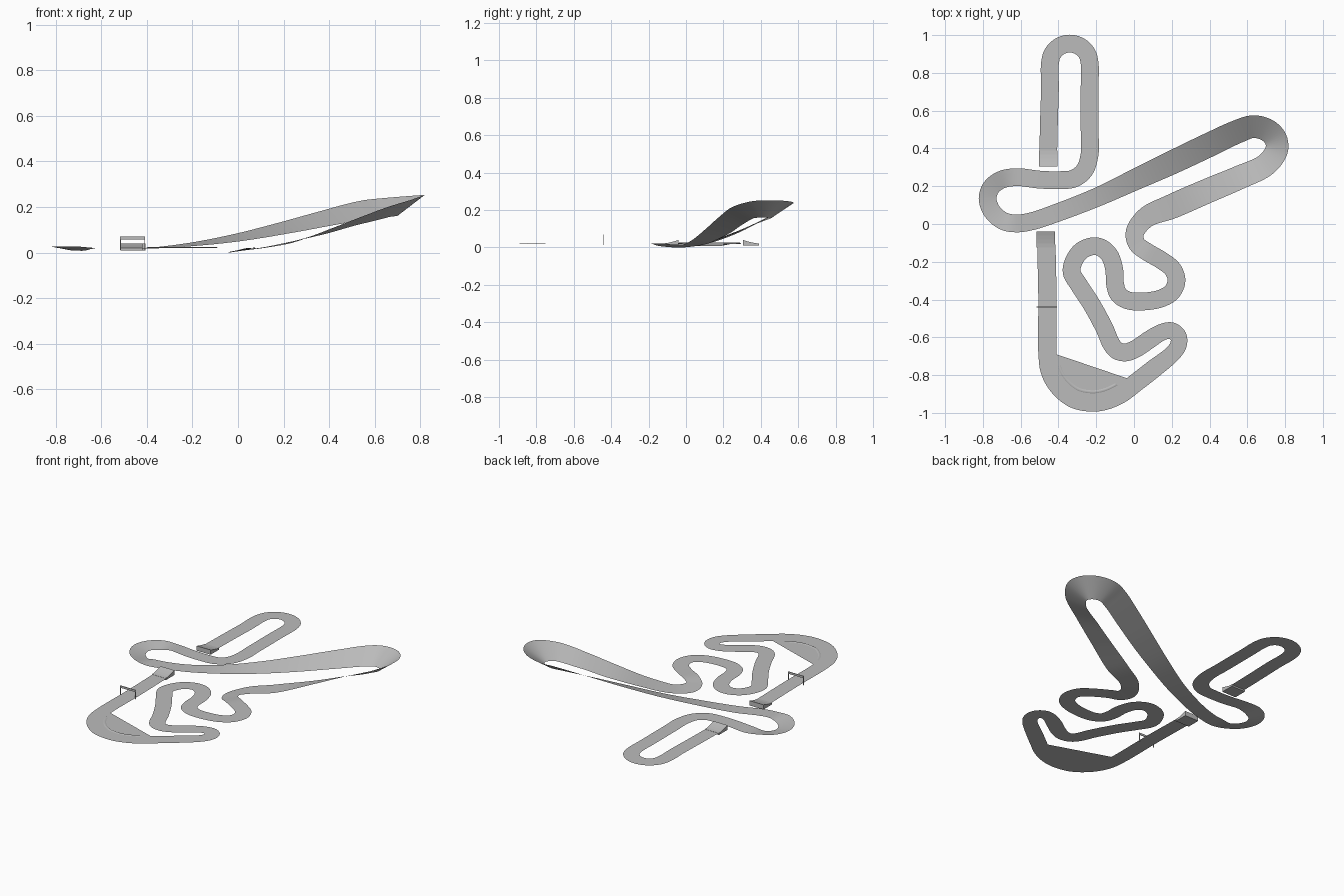
import bpy, math
from mathutils import Vector

grey = bpy.data.materials.new("track_grey")
grey.diffuse_color = (0.5, 0.5, 0.5, 1)


def make(name, verts, faces, smooth=True):
    me = bpy.data.meshes.new(name)
    me.from_pydata([tuple(v) for v in verts], [], faces)
    me.materials.append(grey)
    for p in me.polygons:
        p.use_smooth = smooth
    ob = bpy.data.objects.new(name, me)
    bpy.context.collection.objects.link(ob)
    return ob


def flat(pts, w=0.094, z=0.02):
    """Level path points become (x, y, width, left height, right height)."""
    return [(x, y, w, z, z) for x, y in pts]


def spline(rows, step=0.012):
    """Centripetal spline through the rows."""
    p = [Vector(r) for r in rows]
    p = [p[0] * 2 - p[1]] + p + [p[-1] * 2 - p[-2]]
    out = []
    for i in range(1, len(p) - 2):
        q = p[i - 1:i + 3]
        t = [0.0]
        for a, b in zip(q, q[1:]):
            t.append(t[-1] + math.hypot(b[0] - a[0], b[1] - a[1]) ** 0.5)
        n = max(2, math.ceil((t[2] - t[1]) ** 2 / step))
        for k in range(n):
            u = t[1] + (t[2] - t[1]) * k / n
            lev = q
            for d in (1, 2, 3):
                new = []
                for j in range(len(lev) - 1):
                    # the last level blends only over the middle span
                    a, b = (t[1], t[2]) if d == 3 else (t[j], t[j + d])
                    f = (u - a) / (b - a)
                    new.append(lev[j] * (1 - f) + lev[j + 1] * f)
                lev = new
            out.append(lev[0])
    out.append(p[-2])
    return out


# Track centreline, section by section
north_loop = flat([(-0.455, 0.33), (-0.45, 0.55), (-0.445, 0.72)]
                  + [(-0.34 + 0.105 * math.cos(a), 0.85 + 0.105 * math.sin(a))
                     for a in [math.pi * (1 - i / 6) for i in range(7)]]
                  + [(-0.235, 0.72), (-0.235, 0.5), (-0.235, 0.37), (-0.262, 0.285),
                     (-0.32, 0.24), (-0.40, 0.232), (-0.5, 0.235), (-0.62, 0.248)])
west_loop = [(x, y, 0.094, 0.009, 0.027) for x, y in
             [(-0.70, 0.235), (-0.755, 0.195), (-0.775, 0.135), (-0.75, 0.065), (-0.69, 0.015)]]
west_loop += flat([(-0.62, 0.003), (-0.54, 0.015)])
banked_loop = [
    (-0.4, 0.062, 0.096, 0.02, 0.018), (-0.2, 0.14, 0.1, 0.042, 0.03),
    (0, 0.232, 0.112, 0.08, 0.052), (0.2, 0.325, 0.125, 0.13, 0.085),
    (0.4, 0.42, 0.128, 0.185, 0.122), (0.55, 0.49, 0.124, 0.225, 0.148),
    (0.63, 0.515, 0.12, 0.238, 0.157), (0.705, 0.497, 0.12, 0.247, 0.16),
    (0.75, 0.45, 0.12, 0.252, 0.16), (0.755, 0.392, 0.12, 0.25, 0.16),
    (0.70, 0.315, 0.12, 0.225, 0.156), (0.55, 0.243, 0.126, 0.17, 0.122),
    (0.4, 0.18, 0.13, 0.112, 0.08), (0.2, 0.093, 0.13, 0.04, 0.036),
    (0.065, 0.035, 0.11, 0.018, 0.012), (0.005, -0.045, 0.098, 0.016, 0.0),
    (0.015, -0.105, 0.092, 0.016, 0.006)]
chicanes = flat([(0.065, -0.145), (0.15, -0.195), (0.205, -0.24), (0.225, -0.30), (0.20, -0.36),
                 (0.14, -0.395), (0.05, -0.41), (-0.03, -0.405), (-0.08, -0.375), (-0.10, -0.32),
                 (-0.105, -0.24), (-0.13, -0.165), (-0.175, -0.125), (-0.22, -0.118),
                 (-0.28, -0.143), (-0.32, -0.2), (-0.33, -0.255), (-0.29, -0.325),
                 (-0.225, -0.425), (-0.155, -0.555), (-0.12, -0.635), (-0.09, -0.67),
                 (-0.045, -0.68), (0.01, -0.66), (0.085, -0.61)])
hairpin = flat([(0.15, -0.572), (0.2, -0.565), (0.235, -0.595), (0.235, -0.64), (0.205, -0.685)], 0.088)
south_bend = flat([(0.1, -0.77), (0.01, -0.84), (-0.07, -0.9), (-0.15, -0.935), (-0.225, -0.945),
                   (-0.32, -0.925), (-0.4, -0.86), (-0.445, -0.78), (-0.458, -0.68),
                   (-0.458, -0.4), (-0.464, -0.11)], 0.097)

# Track ribbon
path = spline(north_loop + west_loop + banked_loop + chicanes + hairpin + south_bend)
left, right = [], []
for i, c in enumerate(path):
    a, b = path[max(i - 1, 0)], path[min(i + 1, len(path) - 1)]
    d = Vector((b[0] - a[0], b[1] - a[1])).normalized() * c[2] / 2
    left.append(Vector((c[0] - d.y, c[1] + d.x, c[3])))
    right.append(Vector((c[0] + d.y, c[1] - d.x, c[4])))
n = len(path)
make("track", left + right, [(i, n + i, n + i + 1, i + 1) for i in range(n - 1)])

# Paved infield inside the south bend, with a low curb along its arc
arc = [v for v in right if v.x < -0.035 and v.y < -0.69 and (v.y < -0.8 or v.x < -0.3)]
make("infield", arc, [tuple(reversed(range(len(arc))))], False)
hub = Vector((-0.22, -0.755, 0.02))
curb = []
for v in arc[6:-6]:
    inward = (hub - v).normalized()
    for off, h in ((0, 0), (0.008, 0.004), (0.016, 0)):
        curb.append(v + inward * off + Vector((0, 0, h)))
make("curb", curb, [(k, k + 1, k + 4, k + 3) for i in range(len(curb) // 3 - 1)
                    for k in (3 * i, 3 * i + 1)])


def ramp(name, x0, x1, low, high):
    """Curved wedge rising from y = low to y = high."""
    prof = [(low, 0.01)]
    prof += [(low + (high - low) * t, 0.021 + 0.019 * t ** 1.5) for t in (0, 0.25, 0.5, 0.75, 1)]
    prof.append((high, 0.01))
    m = len(prof)
    verts = [(x, y, z) for x in (x0, x1) for y, z in prof]
    faces = [(i, (i + 1) % m, m + (i + 1) % m, m + i) for i in range(m)]
    faces += [tuple(reversed(range(m))), tuple(range(m, 2 * m))]
    if high > low:
        faces = [tuple(reversed(f)) for f in faces]
    return make(name, verts, faces, False)


ramp("takeoff_ramp", -0.515, -0.418, -0.125, -0.04)
ramp("landing_ramp", -0.504, -0.406, 0.39, 0.305)


def box(name, lo, hi):
    v = [(x, y, z) for x in (lo[0], hi[0]) for y in (lo[1], hi[1]) for z in (lo[2], hi[2])]
    make(name, v, [(0, 1, 3, 2), (4, 6, 7, 5), (0, 4, 5, 1), (2, 3, 7, 6), (0, 2, 6, 4), (1, 5, 7, 3)], False)


# Start gate
for side, x in (("left", -0.515), ("right", -0.409)):
    box("gate_post_" + side, (x - 0.002, -0.442, 0.012), (x + 0.002, -0.438, 0.07))
box("gate_beam", (-0.517, -0.442, 0.057), (-0.407, -0.438, 0.07))
